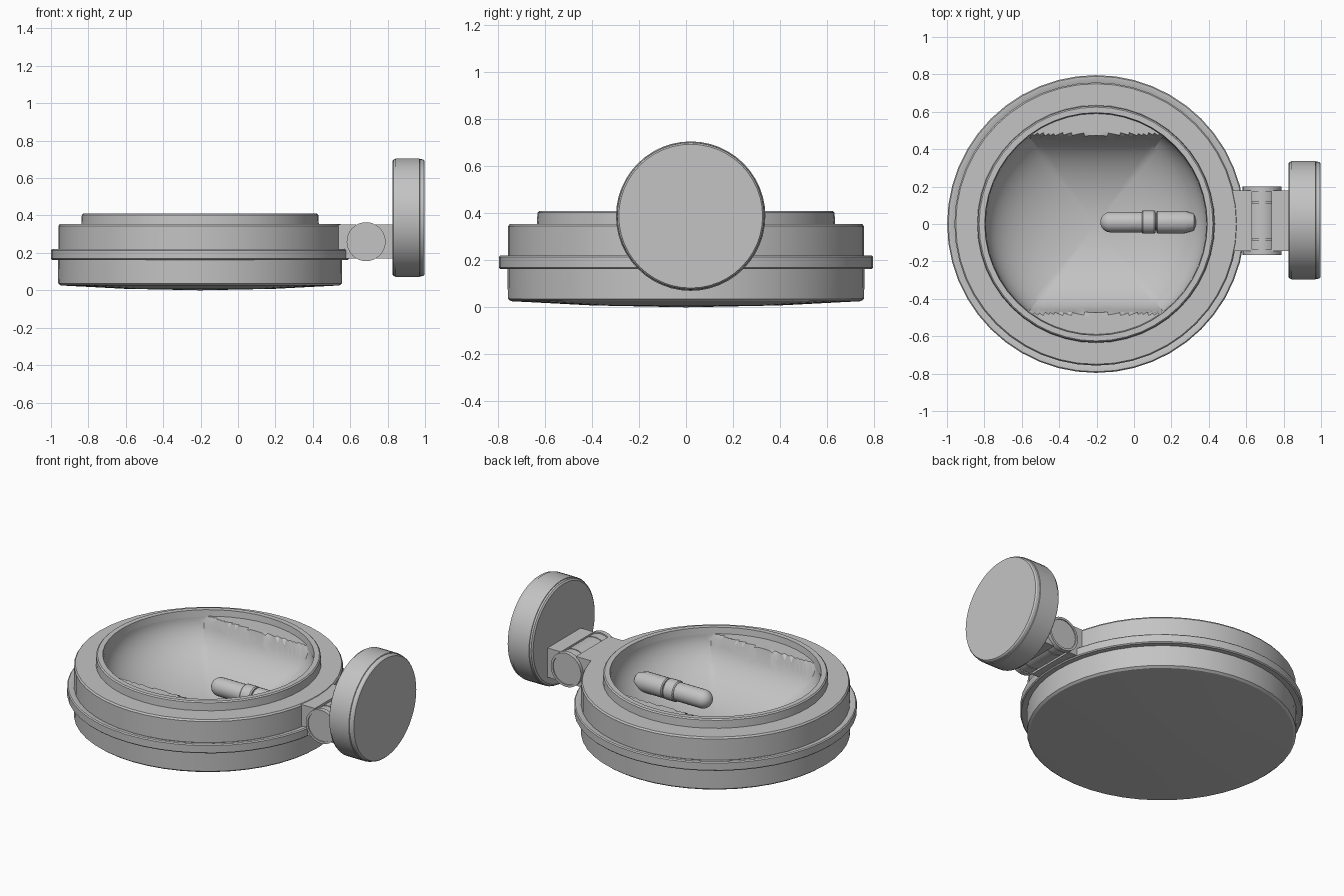
import bpy, bmesh, math
from mathutils import Matrix, Vector

if "Cube" in bpy.data.objects:
    bpy.data.objects.remove(bpy.data.objects["Cube"])

grey = bpy.data.materials.new("plain grey")
grey.use_nodes = True
grey.diffuse_color = (0.55, 0.55, 0.55, 1)
grey.node_tree.nodes["Principled BSDF"].inputs["Base Color"].default_value = grey.diffuse_color


def finish(bm, name, location, angle=25):
    """Turn a bmesh into a grey object with sharp edges kept."""
    bmesh.ops.remove_doubles(bm, verts=bm.verts, dist=1e-5)
    mesh = bpy.data.meshes.new(name)
    bm.to_mesh(mesh)
    bm.free()
    mesh.materials.append(grey)
    mesh.shade_smooth()
    mesh.set_sharp_from_angle(angle=math.radians(angle))
    obj = bpy.data.objects.new(name, mesh)
    obj.location = location
    bpy.context.collection.objects.link(obj)
    return obj


def lathe(name, profile, location, axis="Z", sides=48, height=None):
    """Revolve (radius, along) points about an axis; height can reshape z."""
    bm = bmesh.new()
    rings = []
    for r, z in profile:
        ring = []
        for i in range(sides):
            a = math.tau * i / sides
            x, y = r * math.cos(a), r * math.sin(a)
            ring.append(bm.verts.new((x, y, height(x, y) if height else z)))
        rings.append(ring)
    for low, high in zip(rings, rings[1:]):
        for i in range(sides):
            j = (i + 1) % sides
            bm.faces.new((low[i], low[j], high[j], high[i]))
    bmesh.ops.remove_doubles(bm, verts=bm.verts, dist=1e-5)
    if not height:
        bmesh.ops.recalc_face_normals(bm, faces=bm.faces)
    if axis != "Z":
        turn = Vector((0, 0, 1)).rotation_difference(
            Vector((1, 0, 0)) if axis == "X" else Vector((0, 1, 0)))
        bm.transform(turn.to_matrix().to_4x4())
    return finish(bm, name, location)


def box(name, low, high):
    low, high = Vector(low), Vector(high)
    bm = bmesh.new()
    bmesh.ops.create_cube(bm, size=1, matrix=Matrix.Diagonal((*(high - low), 1)))
    return finish(bm, name, (low + high) / 2)


CENTRE = (-0.203, 0, 0)

# Round housing: shallow domed back, straight sides, raised front lip
lathe("housing", [(0, 0), (0.4, 0.008), (0.745, 0.026), (0.758, 0.036),
                  (0.76, 0.165), (0.757, 0.17), (0.757, 0.345), (0.75, 0.355),
                  (0.635, 0.355), (0.632, 0.403), (0.625, 0.41),
                  (0.595, 0.41), (0.59, 0.37)], CENTRE)

# Clamping band around the joint of the housing
lathe("clamp_band", [(0.75, 0.163), (0.79, 0.163), (0.796, 0.169), (0.796, 0.214),
                     (0.79, 0.22), (0.775, 0.22), (0.75, 0.212)], CENTRE)

# Reflector: a round bowl crossed by a trough with straight edges
RIM, FLOOR, BOWL, TROUGH = 0.372, 0.065, 0.59, 0.47


def reflector_height(x, y):
    t = min(1, max(math.hypot(x, y) / BOWL, abs(y) / TROUGH))
    return RIM - (RIM - FLOOR) * math.sqrt(1 - t * t)


steps = 32
lathe("reflector", [(BOWL * math.sin(math.pi / 2 * i / steps), 0) for i in range(steps + 1)],
      CENTRE, sides=144, height=reflector_height)

# Bulb, collar and socket lying along x inside the reflector
R = 0.055
tip = [(R * math.sin(a), -0.125 - R * math.cos(a))
       for a in [math.pi / 2 * i / 6 for i in range(7)]]
lathe("bulb", tip + [(R, 0.045), (0, 0.045)], (0, 0.01, 0.225), "X", 24)
lathe("bulb_collar", [(0, 0.042), (0.057, 0.042), (0.062, 0.048), (0.062, 0.108),
                      (0.057, 0.115), (0.046, 0.115), (0.046, 0.13), (0, 0.13)],
      (0, 0.01, 0.225), "X", 24)
lathe("bulb_socket", [(0, 0.12), (0.055, 0.12), (0.06, 0.126), (0.06, 0.27),
                      (0.045, 0.32), (0, 0.34)], (0, 0.01, 0.225), "X", 24)

# Hinge: arms on both sides, three knuckles and end caps
HINGE = (0.685, 0.018, 0.26)
box("housing_arm", (0.5, -0.145, 0.17), (0.63, 0.18, 0.352))
box("mount_arm", (0.735, -0.145, 0.17), (0.84, 0.18, 0.352))
lathe("hinge_pin", [(0, -0.16), (0.088, -0.16), (0.088, 0.16), (0, 0.16)], HINGE, "Y", 32)
for name, start, end in (("front_knuckle", -0.163, -0.103),
                         ("middle_knuckle", -0.097, 0.094),
                         ("back_knuckle", 0.1, 0.163)):
    lathe(name, [(0, start), (0.096, start), (0.096, end), (0, end)], HINGE, "Y", 32)
for name, side in (("front_cap", -1), ("back_cap", 1)):
    lathe(name, [(0, side * 0.155), (0.104, side * 0.155), (0.104, side * 0.183),
                 (0.09, side * 0.183), (0.09, side * 0.177), (0, side * 0.177)],
          HINGE, "Y", 32)

# Round wall mount standing upright at the end of the hinge
lathe("wall_mount", [(0, 0.825), (0.302, 0.825), (0.312, 0.832), (0.314, 0.842),
                     (0.318, 0.843), (0.318, 0.97), (0.314, 0.972), (0.312, 0.99),
                     (0.306, 0.997), (0, 0.997)], (0, 0.02, 0.388), "X")
